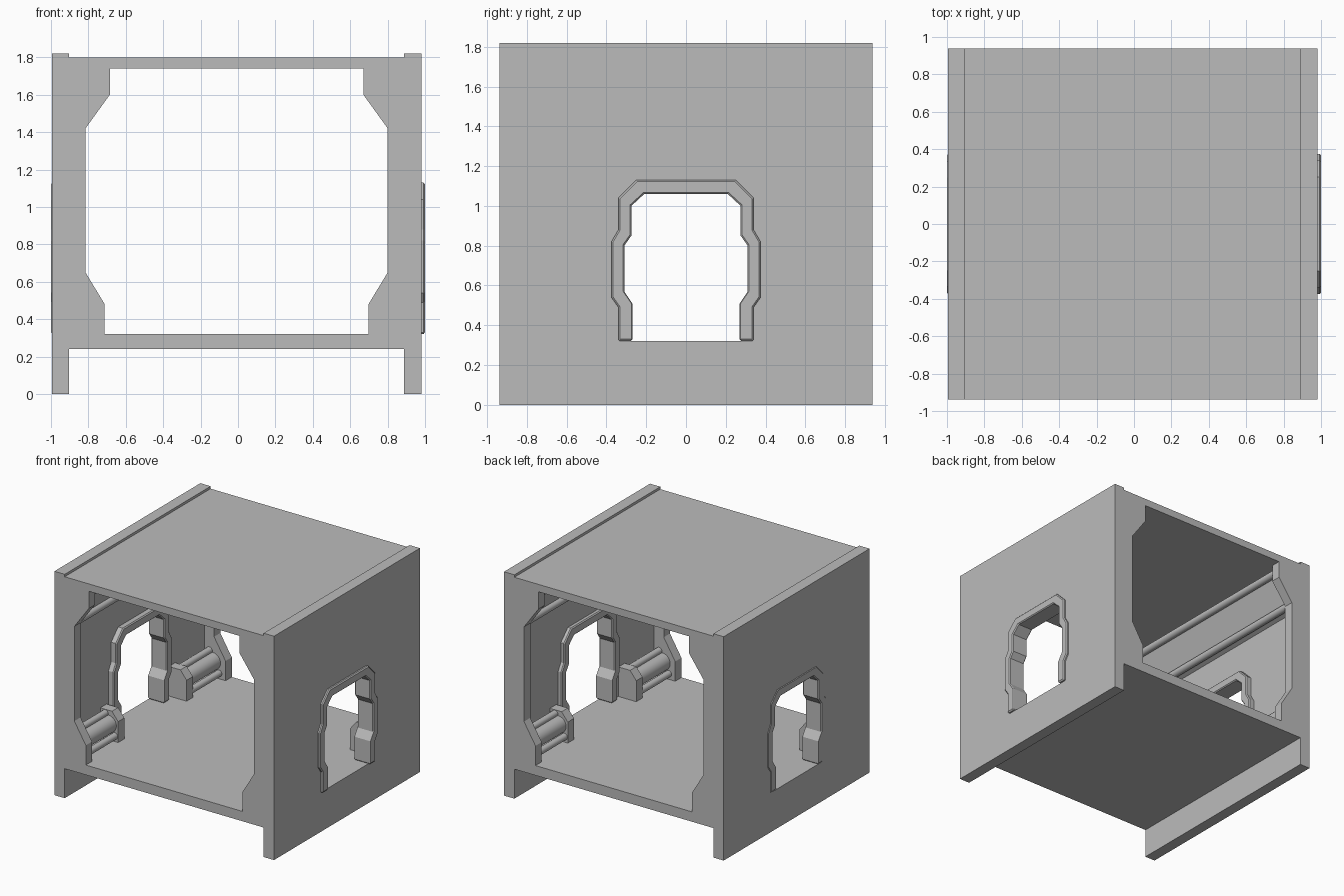
import bpy, bmesh, math
from mathutils import Vector

if "Cube" in bpy.data.objects:
    bpy.data.objects.remove(bpy.data.objects["Cube"])

grey = bpy.data.materials.new("plain_grey")
grey.use_nodes = True
grey.diffuse_color = (0.5, 0.5, 0.5, 1)
grey.node_tree.nodes["Principled BSDF"].inputs["Base Color"].default_value = (0.5, 0.5, 0.5, 1)

CX = -0.0075                    # centre line of the shell
OUT, INN, END = 0.9875, 0.895, 0.9375
FLOOR, CEIL = 0.32, 1.74
LIP = 0.08                      # depth of the end frames


def plate(name, loops, axis, a, b):
    """Fill 2D loops (later loops are holes) and extrude from a to b along x or y."""
    place = (lambda u, v: (a, u, v)) if axis == "X" else (lambda u, v: (u, a, v))
    bm = bmesh.new()
    for loop in loops:
        vs = [bm.verts.new(place(u, v)) for u, v in loop]
        for i, v in enumerate(vs):
            bm.edges.new((v, vs[i - 1]))
    bmesh.ops.triangle_fill(bm, edges=bm.edges[:], use_beauty=True)
    ext = bmesh.ops.extrude_face_region(bm, geom=bm.faces[:])["geom"]
    shift = Vector((b - a, 0, 0)) if axis == "X" else Vector((0, b - a, 0))
    bmesh.ops.translate(bm, vec=shift, verts=[g for g in ext if isinstance(g, bmesh.types.BMVert)])
    bmesh.ops.recalc_face_normals(bm, faces=bm.faces[:])
    mesh = bpy.data.meshes.new(name)
    bm.to_mesh(mesh)
    bm.free()
    mesh.materials.append(grey)
    ob = bpy.data.objects.new(name, mesh)
    bpy.context.collection.objects.link(ob)
    return ob


def rect(u0, u1, v0, v1):
    return [(u0, v0), (u1, v0), (u1, v1), (u0, v1)]


def pipe(name, x, z, r, y0, y1):
    bpy.ops.mesh.primitive_cylinder_add(vertices=24, radius=r, depth=abs(y1 - y0),
                                        location=(x, (y0 + y1) / 2, z),
                                        rotation=(math.pi / 2, 0, 0))
    ob = bpy.context.object
    ob.name = name
    ob.data.materials.append(grey)
    bpy.ops.object.shade_smooth_by_angle()


def mirrored(half):
    return half + [(-u, v) for u, v in reversed(half)]


# Doorway outlines, one half each, from sill to lintel
door_outer = [(0.34, FLOOR), (0.34, 0.49), (0.375, 0.54), (0.375, 0.82),
              (0.34, 0.88), (0.34, 1.04), (0.25, 1.13)]
door_inner = [(0.27, FLOOR), (0.27, 0.51), (0.31, 0.57), (0.31, 0.80),
              (0.275, 0.85), (0.275, 1.0), (0.21, 1.06)]
door_hole = [((a + c) / 2, (b + d) / 2) for (a, b), (c, d) in zip(door_outer, door_inner)]

# Floor and roof slabs
plate("floor", [rect(CX - INN, CX + INN, 0.24, FLOOR)], "Y", -END, END)
plate("roof", [rect(CX - INN, CX + INN, CEIL, 1.80)], "Y", -END, END)

for s, side in ((1, "left"), (-1, "right")):
    def flip(points):
        return [(CX + s * u, v) for u, v in points]

    # Side wall with its doorway
    plate(side + "_wall", [rect(-END, END, 0, 1.82), mirrored(door_hole)],
          "X", CX + s * INN, CX + s * OUT)

    # Door surround passing through the wall
    inner = mirrored(door_inner)
    trim = plate(side + "_door_trim", [mirrored(door_outer) + inner[::-1]], "X", s * 0.855, s)
    bevel = trim.modifiers.new("edge", "BEVEL")
    bevel.width, bevel.segments = 0.008, 1
    bevel.limit_method, bevel.angle_limit = "ANGLE", math.radians(65)

    # Sloped panel and pipes under the ceiling
    yi = END - LIP
    plate(side + "_upper_panel", [flip([(INN, 1.40), (0.85, 1.42), (0.74, 1.68),
                                        (0.74, CEIL), (INN, CEIL)])], "Y", -yi, yi)
    pipe(side + "_upper_pipe", CX + s * 0.72, 1.69, 0.03, -yi, yi)
    pipe(side + "_upper_wall_pipe", CX + s * 0.835, 1.43, 0.03, -yi, yi)

    for e, end in ((-1, "front"), (1, "back")):
        tag = f"{end}_{side}_"
        # Cheek that shapes the open end
        cheek = [(INN, FLOOR), (0.705, FLOOR), (0.705, 0.48), (0.808, 0.65),
                 (0.808, 1.42), (0.678, 1.60), (0.678, CEIL), (INN, CEIL)]
        plate(tag + "end_cheek", [flip(cheek)], "Y", e * END, e * yi)

        # Chamfered block beside the door, with the pipes that run into it
        block = [(INN, FLOOR), (0.735, FLOOR), (0.735, 0.49), (0.79, 0.56), (INN, 0.56)]
        plate(tag + "pipe_block", [flip(block)], "Y", e * 0.40, e * 0.48)
        for label, x, z, r in (("large_pipe", 0.82, 0.45, 0.07),
                               ("top_pipe", 0.85, 0.53, 0.027),
                               ("low_pipe", 0.765, 0.365, 0.027)):
            pipe(tag + label, CX + s * x, z, r, e * 0.48, e * yi)
